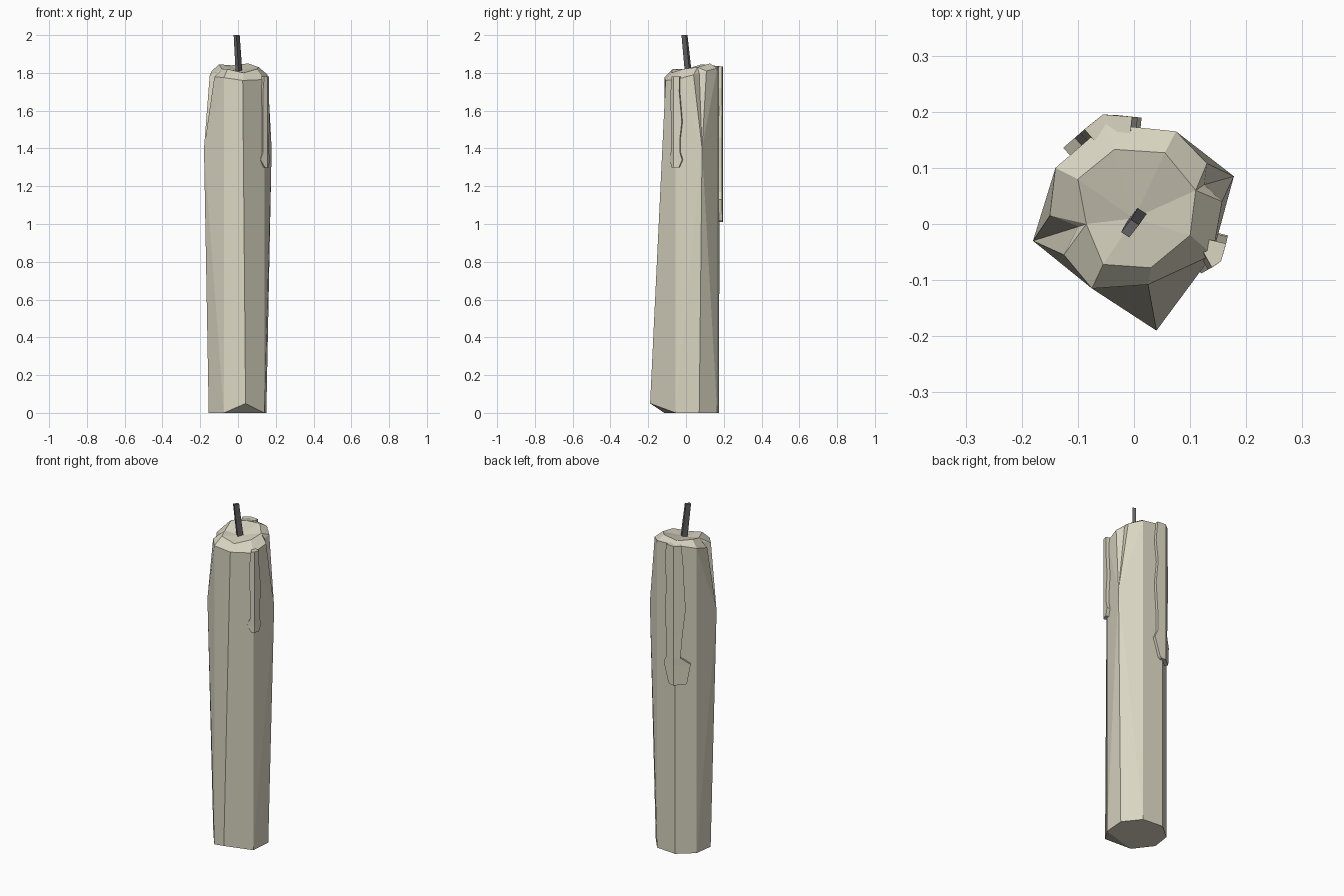
import bpy, bmesh
from mathutils import Vector

if "Cube" in bpy.data.objects:
    bpy.data.objects.remove(bpy.data.objects["Cube"])


def material(name, rgb):
    m = bpy.data.materials.new(name)
    m.diffuse_color = (*rgb, 1)
    m.use_nodes = True
    m.node_tree.nodes["Principled BSDF"].inputs["Base Color"].default_value = m.diffuse_color
    return m


wax = material("ivory wax", (0.70, 0.67, 0.54))
soot = material("dark wick grey", (0.13, 0.125, 0.125))


def make(name, verts, faces, mat):
    bm = bmesh.new()
    vs = [bm.verts.new(v) for v in verts]
    for f in faces:
        bm.faces.new([vs[i] for i in f])
    bmesh.ops.recalc_face_normals(bm, faces=bm.faces)
    me = bpy.data.meshes.new(name)
    bm.to_mesh(me)
    bm.free()
    me.materials.append(mat)
    ob = bpy.data.objects.new(name, me)
    bpy.context.collection.objects.link(ob)
    return ob


# Candle body: eight uneven sides, two chipped corners (D and H), dished top
bottom = [(-.075, -.115, 0), (.04, -.19, .05), (.14, -.055, 0), (.15, .07, 0),
          (.075, .165, 0), (-.05, .175, 0), (-.14, .10, 0), (-.155, -.01, 0)]
bulge = [(.178, .085, 1.4), (-.18, -.03, 1.4)]
rim = [(-.075, -.115, 1.775), (.025, -.108, 1.76), (.14, -.055, 1.765),
       (.157, .04, 1.79), (.125, .07, 1.80), (.13, .108, 1.81),
       (.075, .165, 1.825), (-.05, .178, 1.835), (-.14, .10, 1.81),
       (-.15, .015, 1.785), (-.10, -.005, 1.80), (-.125, -.055, 1.78)]
lip = [(-.055, -.072, 1.82), (.03, -.078, 1.80), (.10, -.02, 1.82),
       (.11, .06, 1.83), (.055, .127, 1.85), (-.035, .133, 1.84),
       (-.10, .08, 1.845), (-.085, 0, 1.82)]
B, M, R, L = 0, 8, 10, 22
CENTRE = 30
faces = [(0, 1, 2), (0, 2, 3, 4, 5, 6, 7)]
# plain side panels
for b, r in ((0, 0), (1, 1), (4, 6), (5, 7)):
    faces.append((b, b + 1, R + r + 1, R + r))
for b, r in ((6, 8),):
    faces += [(b, b + 1, M + 1), (b, M + 1, R + r), (R + r, M + 1, R + r + 1)]
# panels beside the chipped corners
faces += [(2, 3, M), (2, M, R + 2), (R + 2, M, R + 3),
          (3, 4, M), (M, 4, R + 6), (M, R + 6, R + 5),
          (7, 0, M + 1), (M + 1, 0, R + 0), (M + 1, R + 0, R + 11)]
# chips
for m, r in ((M, 3), (M + 1, 9)):
    faces += [(m, R + r + 1, R + r), (m, R + r + 2, R + r + 1)]
# sloping rim up to the lip, then the wax pool
lip_of_rim = [0, 1, 2, 3, 3, 3, 4, 5, 6, 7, 7, 7]
for i in range(12):
    j = (i + 1) % 12
    a, b = lip_of_rim[i], lip_of_rim[j]
    faces.append((R + i, R + j, L + a) if a == b else (R + i, R + j, L + b, L + a))
for i in range(8):
    faces.append((L + i, L + (i + 1) % 8, CENTRE))
make("candle_body", bottom + bulge + rim + lip + [(0, .01, 1.81)], faces, wax)


# Drips: strips folded round one vertical edge; rows are (z, left width, right width)
def drip(name, corner, left_to, right_to, rows, thick):
    c = Vector(corner)
    dl = (Vector(left_to) - c).normalized()
    dr = (Vector(right_to) - c).normalized()
    nl, nr = Vector((dl.y, -dl.x)), Vector((dr.y, -dr.x))
    nl = nl if nl.dot(c) > 0 else -nl
    nr = nr if nr.dot(c) > 0 else -nr
    nm = (nl + nr).normalized()
    verts, fs = [], []
    for z, wl, wr in rows:
        for d, w, n in ((dl, wl, nl), (c * 0, 0, nm), (dr, wr, nr)):
            p = c + d * w
            for off in (-.012, thick):
                q = p + n * off
                verts.append((q.x, q.y, z))
    ring = [0, 2, 4, 5, 3, 1]
    for k in range(len(rows) - 1):
        for i in range(6):
            a, b = ring[i], ring[(i + 1) % 6]
            fs.append((k * 6 + a, k * 6 + b, k * 6 + 6 + b, k * 6 + 6 + a))
    e = 6 * (len(rows) - 1)
    for s in (0, e):
        fs += [(s, s + 1, s + 3, s + 2), (s + 2, s + 3, s + 5, s + 4)]
    make(name, verts, fs, wax)


drip("side_drip", (.14, -.055), (.028, -.118), (.17, .075),
     [(1.78, .012, .025), (1.70, .02, .024), (1.54, .018, .038), (1.45, .018, .027),
      (1.38, .018, .027), (1.34, .034, .04), (1.30, .008, .022)], .019)
drip("back_drip", (-.05, .178), (.075, .165), (-.14, .10),
     [(1.835, .045, .035), (1.72, .055, .045), (1.60, .042, .05), (1.46, .055, .058),
      (1.30, .045, .04), (1.17, .045, .03), (1.13, .062, .085), (1.02, .03, .065),
      (1.01, .02, .055)], .018)

# Wick: thin leaning square rod
wick = []
for x, y, z, r in ((.006, .013, 1.79, .018), (-.007, -.008, 2.0, .016)):
    wick += [(x - r, y - r * .4, z), (x - r * .1, y - r, z),
             (x + r, y + r * .4, z), (x + r * .1, y + r, z)]
make("wick", wick, [(0, 1, 2, 3), (4, 5, 6, 7)] +
     [(i, (i + 1) % 4, 4 + (i + 1) % 4, 4 + i) for i in range(4)], soot)
